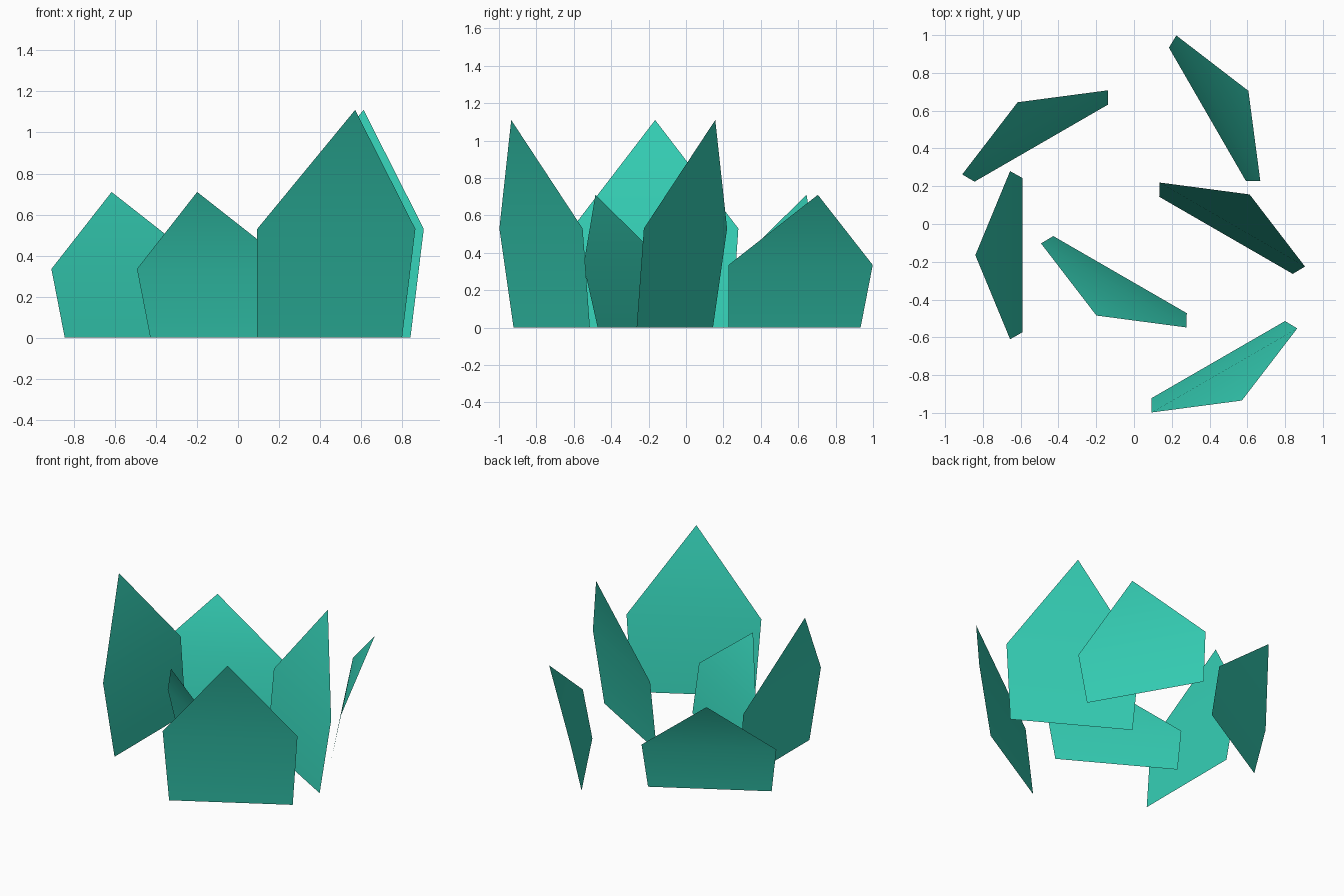
import bpy
from math import radians
from mathutils import Matrix

if "Cube" in bpy.data.objects:
    bpy.data.objects.remove(bpy.data.objects["Cube"])

teal = bpy.data.materials.new("teal_leaf")
teal.diffuse_color = (0.035, 0.62, 0.46, 1)
teal.use_nodes = True
teal.node_tree.nodes["Principled BSDF"].inputs["Base Color"].default_value = teal.diffuse_color


def leaf(name, x, y, angle, shoulder_z, tip_z):
    """Thin pointed sheet: a flared lower panel and a tip that leans outward."""
    verts = [(0, -0.408, 0), (0, 0.408, 0),
             (0.066, 0.445, shoulder_z), (0.066, -0.445, shoulder_z),
             (0.25, 0, tip_z)]
    mesh = bpy.data.meshes.new(name)
    mesh.from_pydata(verts, [], [(0, 1, 2, 3), (3, 2, 4)])
    mesh.transform(Matrix.Translation((x, y, 0)) @ Matrix.Rotation(radians(angle), 4, 'Z'))
    mesh.shade_smooth()
    mesh.materials.append(teal)
    obj = bpy.data.objects.new(name, mesh)
    bpy.context.collection.objects.link(obj)


# Three tall leaves, spaced around the clump
for i, (x, y, a) in enumerate([(0.487, -0.06, 60), (-0.59, -0.165, 180), (0.446, -0.718, 300)], 1):
    leaf(f"tall_leaf_{i}", x, y, a, 0.53, 1.11)

# Three short leaves
for i, (x, y, a) in enumerate([(0.389, 0.58, 30), (-0.491, 0.428, 120), (-0.074, -0.268, 240)], 1):
    leaf(f"short_leaf_{i}", x, y, a, 0.335, 0.71)
